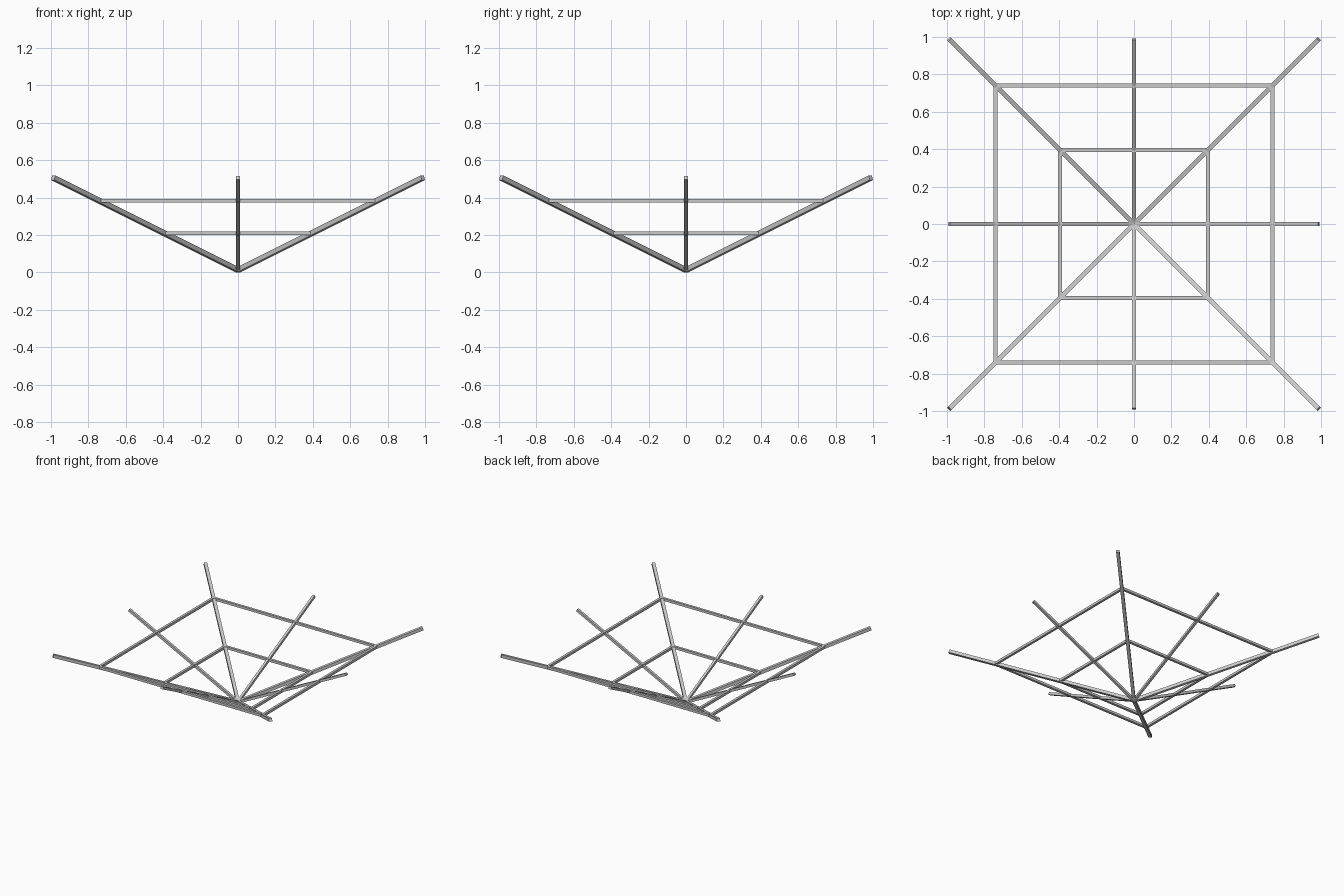
import bpy
from mathutils import Vector

if "Cube" in bpy.data.objects:
    bpy.data.objects.remove(bpy.data.objects["Cube"])

S = 0.988           # half span of the frame
Z0 = 0.012          # height of the hub centre


def bar(name, a, b, width):
    """Straight square-section bar between two points, one face upward."""
    a, b = Vector(a), Vector(b)
    d = b - a
    bpy.ops.mesh.primitive_cube_add(size=1, location=(a + b) / 2)
    ob = bpy.context.object
    ob.name = name
    ob.scale = (width, width, d.length)
    ob.rotation_euler = d.to_track_quat('Z', 'Y').to_euler()
    return ob


def at(x, y, t):
    """Point on the sloping dish at fraction t of the span."""
    return (x * S * t, y * S * t, Z0 + 0.5 * S * t)


# Ribs rising from the hub: four to the corners, four to the side middles
corners = [(-1, -1), (1, -1), (1, 1), (-1, 1)]
sides = [(0, -1), (1, 0), (0, 1), (-1, 0)]
for x, y in corners:
    bar("corner_rib", at(0, 0, 0), at(x, y, 1), 0.025)
for x, y in sides:
    bar("side_rib", at(0, 0, 0), at(x, y, 1), 0.02)

# Two square rings tying the ribs together
for name, t in (("inner_ring_bar", 0.4), ("outer_ring_bar", 0.75)):
    for i in range(4):
        bar(name, at(*corners[i], t), at(*corners[(i + 1) % 4], t), 0.02)
